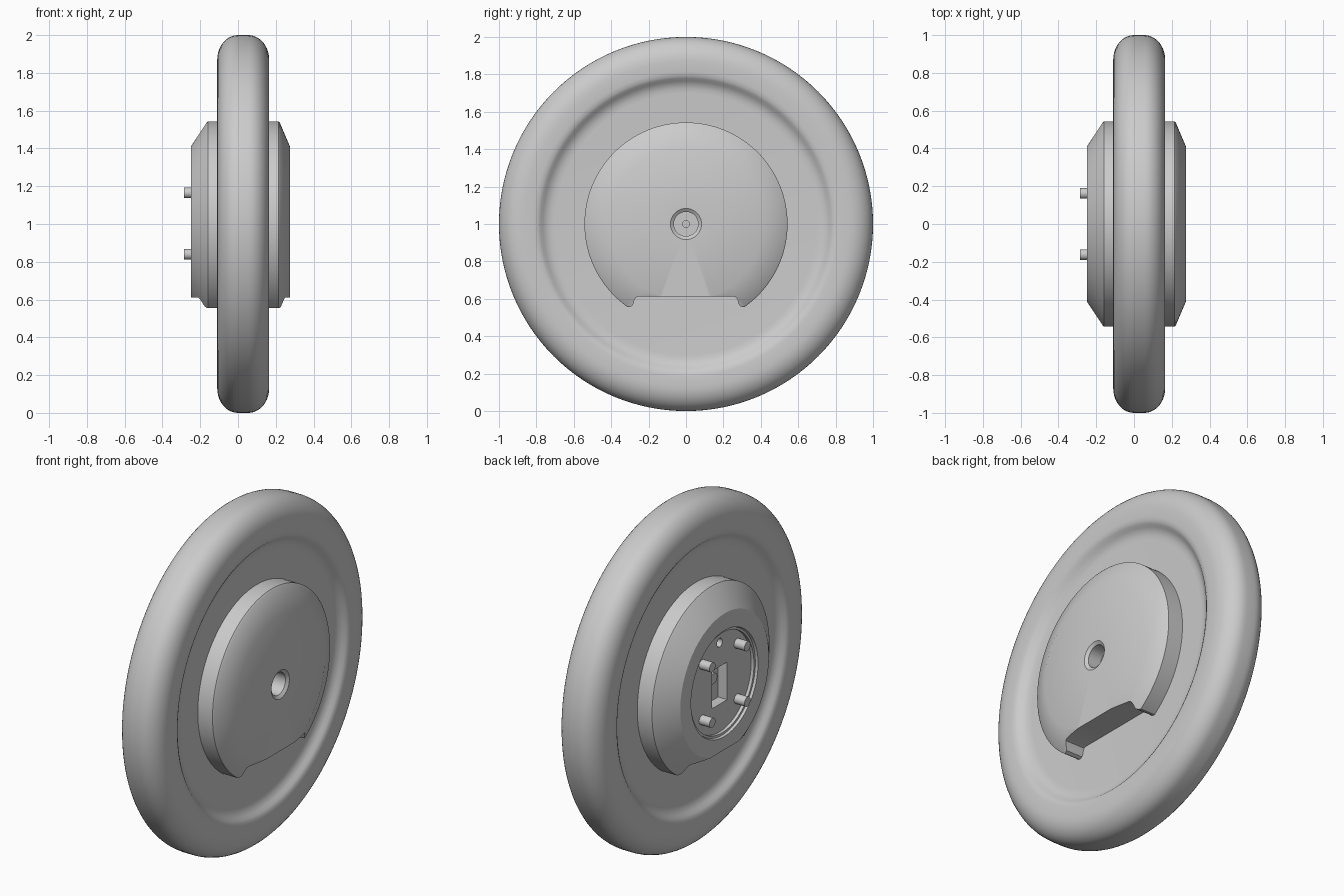
import bpy, bmesh, math
from mathutils import Matrix, Vector

cube = bpy.data.objects.get("Cube")
if cube:
    bpy.data.objects.remove(cube)

AXLE = Vector((0, 0, 1))
MID = 0.0275          # middle of the wheel's thickness

grey = bpy.data.materials.new("plain_grey")
grey.use_nodes = True
grey.diffuse_color = (0.6, 0.6, 0.6, 1)
grey.node_tree.nodes["Principled BSDF"].inputs["Base Color"].default_value = grey.diffuse_color


def make(name, bm):
    bmesh.ops.remove_doubles(bm, verts=bm.verts, dist=0.0001)
    bmesh.ops.recalc_face_normals(bm, faces=bm.faces)
    mesh = bpy.data.meshes.new(name)
    bm.to_mesh(mesh)
    bm.free()
    mesh.materials.append(grey)
    obj = bpy.data.objects.new(name, mesh)
    bpy.context.collection.objects.link(obj)
    return obj


def lathe(name, profile, steps=128):
    """Turn (x, radius) points around the axle."""
    bm = bmesh.new()
    verts = [bm.verts.new((x, 0, 1 + r)) for x, r in profile]
    edges = [bm.edges.new(pair) for pair in zip(verts, verts[1:])]
    bmesh.ops.spin(bm, geom=verts + edges, cent=AXLE, axis=(1, 0, 0),
                   angle=math.tau, steps=steps)
    return make(name, bm)


def rod(name, x0, x1, y, z, r):
    bm = bmesh.new()
    turn = Matrix.Translation(((x0 + x1) / 2, y, z)) @ Matrix.Rotation(math.pi / 2, 4, 'Y')
    bmesh.ops.create_cone(bm, cap_ends=True, segments=32, radius1=r, radius2=r,
                          depth=abs(x1 - x0), matrix=turn)
    return make(name, bm)


def prism(name, outline, x0, x1):
    """Extrude a (y, z) outline along x."""
    bm = bmesh.new()
    face = bm.faces.new([bm.verts.new((x0, y, z)) for y, z in outline])
    out = bmesh.ops.extrude_face_region(bm, geom=[face])
    bmesh.ops.translate(bm, vec=(x1 - x0, 0, 0),
                        verts=[v for v in out["geom"] if isinstance(v, bmesh.types.BMVert)])
    return make(name, bm)


def activate(obj):
    bpy.ops.object.select_all(action='DESELECT')
    obj.select_set(True)
    bpy.context.view_layer.objects.active = obj


def cut(obj, cutter):
    activate(obj)
    mod = obj.modifiers.new("cut", 'BOOLEAN')
    mod.operation = 'DIFFERENCE'
    mod.solver = 'EXACT'
    mod.object = cutter
    bpy.ops.object.modifier_apply(modifier=mod.name)
    bpy.data.objects.remove(cutter)


# Tyre: dished sides with a soft step and a rounded tread, mirrored about MID
half = [(0.092, 0.0), (0.092, 0.70), (0.094, 0.725), (0.101, 0.747), (0.113, 0.765),
        (0.126, 0.779), (0.134, 0.793), (0.1375, 0.815), (0.1375, 0.87)]
corner = 0.11
for i in range(1, 11):
    a = math.pi / 2 * i / 10
    half.append((0.1375 - corner + corner * math.cos(a), 0.87 + 0.13 * math.sin(a)))
profile = [(MID + w, r) for w, r in half] + [(MID - w, r) for w, r in reversed(half)]
tyre = lathe("tyre", profile)

# Hub: coned on both sides, axle bore on +x, shallow round recess on -x
hub = lathe("hub", [
    (0.17, 0), (0.17, 0.018), (0.18, 0.018), (0.18, 0.065), (0.262, 0.065),
    (0.275, 0.083), (0.275, 0.41), (0.222, 0.535), (0.215, 0.543),
    (-0.16, 0.543), (-0.167, 0.535), (-0.25, 0.41), (-0.25, 0.31),
    (-0.236, 0.305), (-0.236, 0.292), (-0.218, 0.292), (-0.218, 0)])

# Flat underside with two rounded feet
side = [(0.7, 0.3), (0.7, 0.556), (0.30, 0.556), (0.288, 0.562), (0.281, 0.575),
        (0.276, 0.595), (0.269, 0.607), (0.255, 0.612)]
outline = side + [(-y, z) for y, z in reversed(side)]
cut(hub, prism("underside_cutter", outline, -0.5, 0.5))

# Socket and small locating hole in the recess
socket = [(-0.07, 0.87), (0.07, 0.87), (0.07, 1.09), (-0.07, 1.09)]
cut(hub, prism("socket_cutter", socket, -0.3, -0.16))
cut(hub, rod("hole_cutter", -0.3, -0.18, 0.0, 1.23, 0.025))

# Mounting pins and the stub inside the socket
parts = [tyre, hub, rod("socket_stub", -0.205, -0.15, 0.035, 1.03, 0.032)]
for y, side_name in ((-0.162, "front"), (0.162, "back")):
    for z, level in ((0.84, "lower"), (1.165, "upper")):
        parts.append(rod(f"{level}_{side_name}_pin", -0.285, -0.20, y, z, 0.028))

for obj in parts:
    activate(obj)
    bpy.ops.object.shade_smooth_by_angle(angle=math.radians(28))
